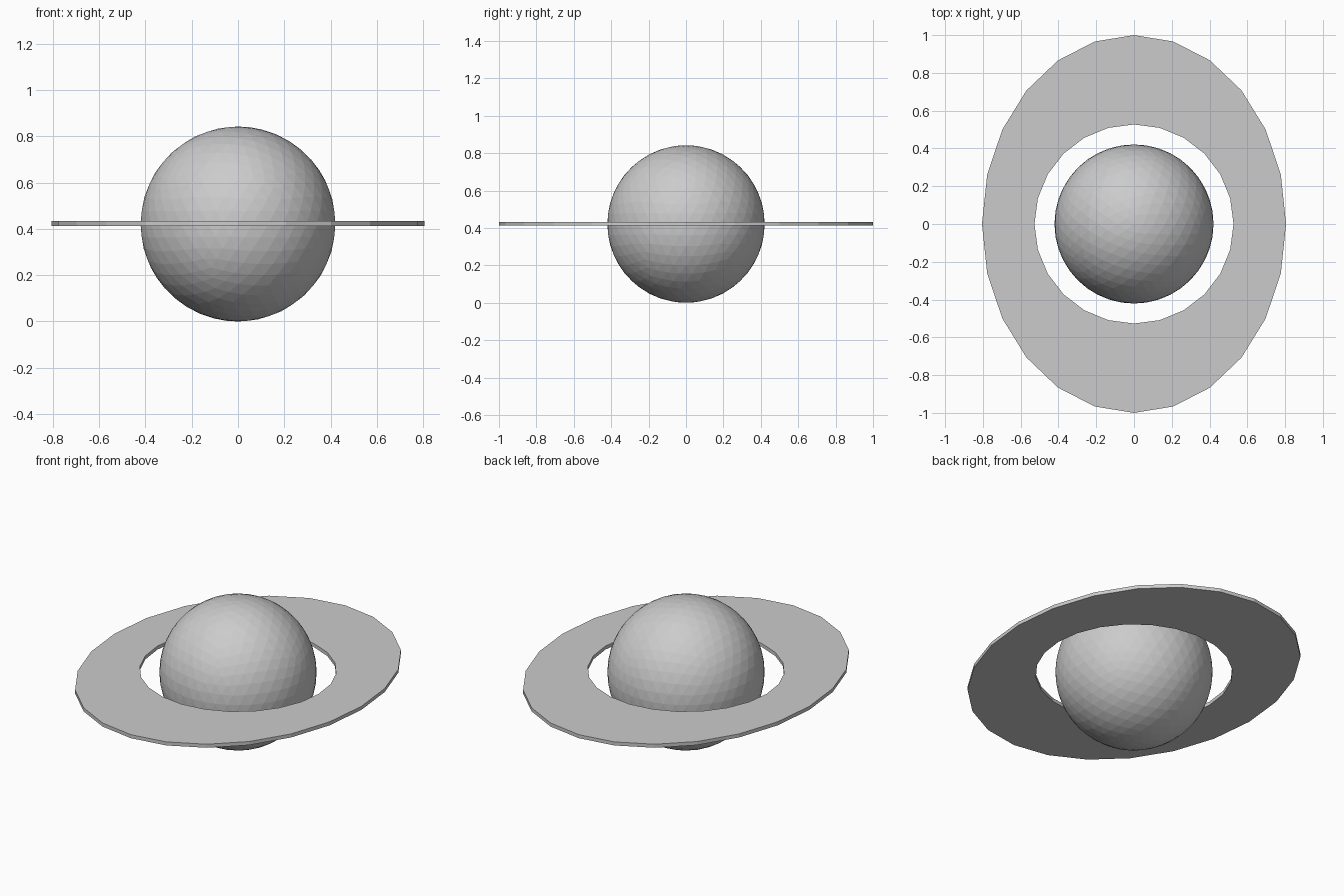
import bpy, bmesh, math

if "Cube" in bpy.data.objects:
    bpy.data.objects.remove(bpy.data.objects["Cube"])

# Planet ball: flat-shaded icosphere resting on z = 0
R = 0.421
bpy.ops.mesh.primitive_ico_sphere_add(subdivisions=4, radius=R, location=(0, 0, R))
bpy.context.object.name = "planet_ball"

# Flat ring: elliptical outer rim, round inner hole, 24 sides
SIDES = 24
Z0, Z1 = R - 0.009, R + 0.012


def loop(bm, rx, ry, z):
    return [bm.verts.new((rx * math.cos(math.tau * i / SIDES),
                          ry * math.sin(math.tau * i / SIDES), z))
            for i in range(SIDES)]


bm = bmesh.new()
loops = [loop(bm, 0.805, 1.0, Z0), loop(bm, 0.805, 1.0, Z1),
         loop(bm, 0.527, 0.527, Z1), loop(bm, 0.527, 0.527, Z0)]
for k in range(4):
    a, b = loops[k], loops[(k + 1) % 4]
    for i in range(SIDES):
        j = (i + 1) % SIDES
        bm.faces.new((a[i], a[j], b[j], b[i]))
bmesh.ops.recalc_face_normals(bm, faces=bm.faces)
mesh = bpy.data.meshes.new("planet_ring")
bm.to_mesh(mesh)
bm.free()
bpy.context.collection.objects.link(bpy.data.objects.new("planet_ring", mesh))
